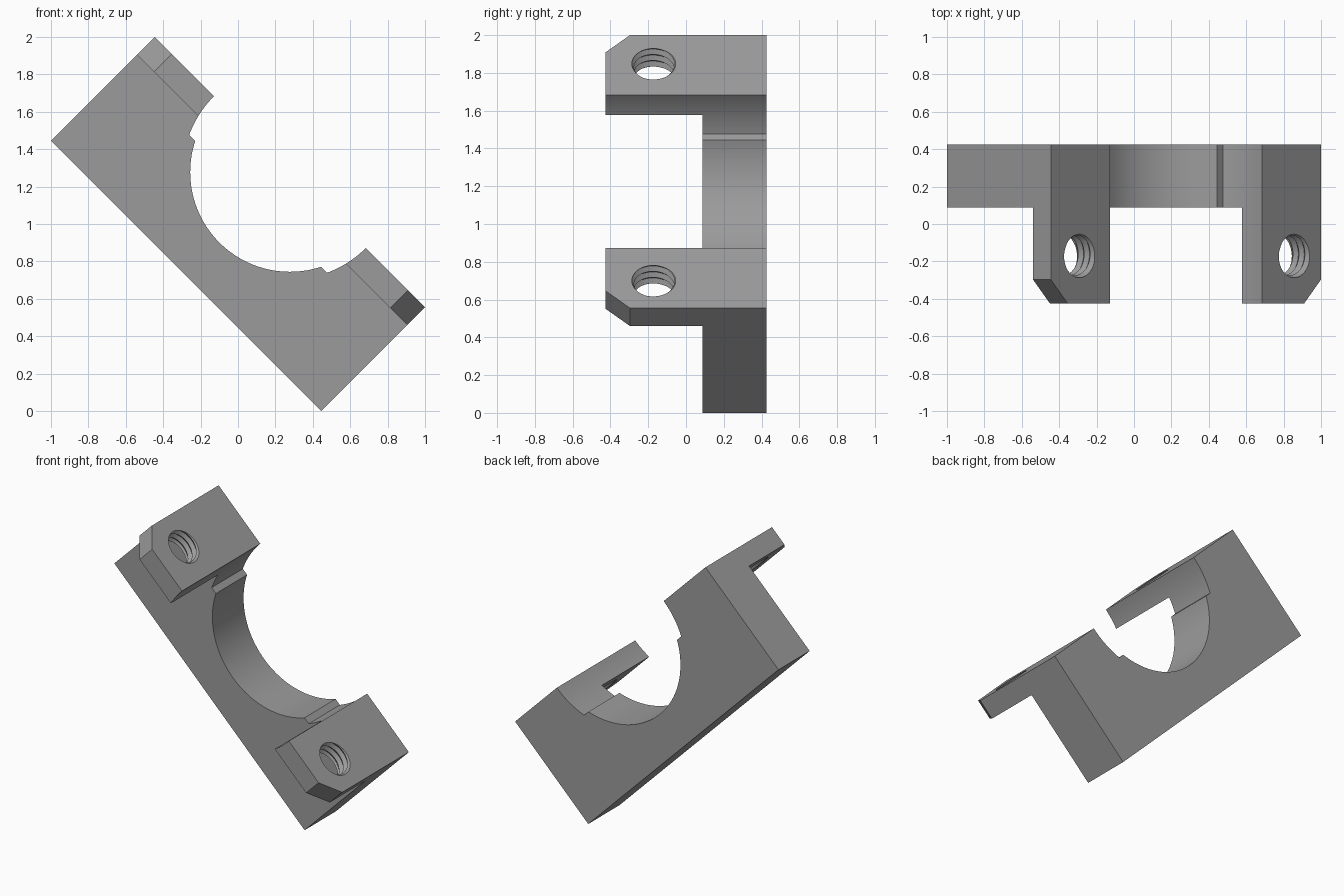
import bpy, bmesh, math
from mathutils import Vector

if "Cube" in bpy.data.objects:
    bpy.data.objects.remove(bpy.data.objects["Cube"])

HALF_LEN, TOP = 1.0217, 0.3925      # half length and half height of the tilted block
BACK, FRONT, WEB = 0.425, -0.425, 0.087
R_IN, R_OUT, STEP = 0.533, 0.574, 0.152
TAB_LOW, CHAMFER = 0.258, 0.128
S = math.sqrt(0.5)


def place(u, y, v):
    """Block axes (length, depth, height) to the tilted position."""
    return Vector(((u + v) * S, y, 1 + (v - u) * S))


def make_object(name, bm):
    bmesh.ops.recalc_face_normals(bm, faces=bm.faces)
    mesh = bpy.data.meshes.new(name)
    bm.to_mesh(mesh)
    bm.free()
    obj = bpy.data.objects.new(name, mesh)
    bpy.context.collection.objects.link(obj)
    return obj


def extrude_profile(profile, y0, y1):
    bm = bmesh.new()
    face = bm.faces.new([bm.verts.new(place(u, y0, v)) for u, v in profile])
    new = bmesh.ops.extrude_face_region(bm, geom=[face])["geom"]
    bmesh.ops.translate(bm, vec=(0, y1 - y0, 0),
                        verts=[g for g in new if isinstance(g, bmesh.types.BMVert)])
    return bm


def arc(radius, a0, a1, n):
    return [(radius * math.cos(a0 + (a1 - a0) * i / n),
             TOP + radius * math.sin(a0 + (a1 - a0) * i / n)) for i in range(n + 1)]


# Clamp profile: rectangle with a stepped half-round saddle
a_out = math.asin((TOP - STEP) / R_OUT)
a_in = math.asin((TOP - STEP) / R_IN)
profile = [(-HALF_LEN, TOP), (-HALF_LEN, -TOP), (HALF_LEN, -TOP), (HALF_LEN, TOP)]
profile += arc(R_OUT, 0, -a_out, 10)
profile += arc(R_IN, -a_in, -math.pi + a_in, 48)
profile += arc(R_OUT, -math.pi + a_out, -math.pi, 10)
bm = extrude_profile(profile, FRONT, BACK)

# Chamfer the outer front corners
for side in (-1, 1):
    point = place(side * (HALF_LEN - CHAMFER), FRONT, 0)
    normal = place(side, -1, 0) - place(0, 0, 0)
    cut = bmesh.ops.bisect_plane(bm, geom=bm.verts[:] + bm.edges[:] + bm.faces[:],
                                 plane_co=point, plane_no=normal, clear_outer=True)
    edges = [g for g in cut["geom_cut"] if isinstance(g, bmesh.types.BMEdge)]
    bmesh.ops.holes_fill(bm, edges=edges)
clamp = make_object("clamp_half", bm)

# Relief cutter leaves only the two tabs standing forward of the web
relief = make_object("relief_cutter", extrude_profile(
    [(-2, -1), (2, -1), (2, TAB_LOW), (-2, TAB_LOW)], -1, WEB))


def thread_cutter(name, u, y):
    """Helical V thread; each column rises so a full turn joins two rows up."""
    minor, major, pitch, n, rows = 0.107, 0.125, 0.045, 40, 14
    bm = bmesh.new()
    start = TAB_LOW - 0.11

    def vert(j, i):
        a = 2 * math.pi * j / n
        r = major if i % 2 else minor
        h = start + pitch * (i / 2 + j / n)
        return bm.verts.new(place(u + r * math.cos(a), y + r * math.sin(a), h))

    cols = [[vert(j, i) for i in range(rows + 2)] for j in range(n)]
    grid = [c[:rows] for c in cols] + [cols[0][2:]]
    # the first column spans two extra rows that close the seam
    for j in range(n):
        for i in range(rows - 1):
            a, b = grid[j], grid[j + 1]
            bm.faces.new((a[i], b[i], b[i + 1]))
            bm.faces.new((a[i], b[i + 1], a[i + 1]))
    low = [g[0] for g in grid] + [cols[0][1]]
    high = [g[rows - 1] for g in grid] + [cols[0][rows]]
    for loop, h in ((low, start - 0.1), (high, start + pitch * rows / 2 + 0.15)):
        tip = bm.verts.new(place(u, y, h))
        for p, q in zip(loop, loop[1:] + loop[:1]):
            bm.faces.new((p, q, tip))
    loose = [v for v in bm.verts if not v.link_faces]
    bmesh.ops.delete(bm, geom=loose, context='VERTS')
    return make_object(name, bm)


# Threaded bolt holes, one per tab
cutters = [relief] + [thread_cutter("thread_cutter", s * 0.812, -0.168) for s in (-1, 1)]
bpy.context.view_layer.objects.active = clamp
clamp.select_set(True)
for cutter in cutters:
    mod = clamp.modifiers.new("cut", 'BOOLEAN')
    mod.operation, mod.solver, mod.object = 'DIFFERENCE', 'EXACT', cutter
    bpy.ops.object.modifier_apply(modifier=mod.name)
    bpy.data.objects.remove(cutter)

# Single grey finish, smooth saddle with sharp edges
grey = bpy.data.materials.new("grey_metal")
grey.diffuse_color = (0.33, 0.33, 0.33, 1)
grey.use_nodes = True
grey.node_tree.nodes["Principled BSDF"].inputs["Base Color"].default_value = grey.diffuse_color
clamp.data.materials.clear()
clamp.data.materials.append(grey)
bpy.ops.object.shade_smooth_by_angle(angle=math.radians(25))
